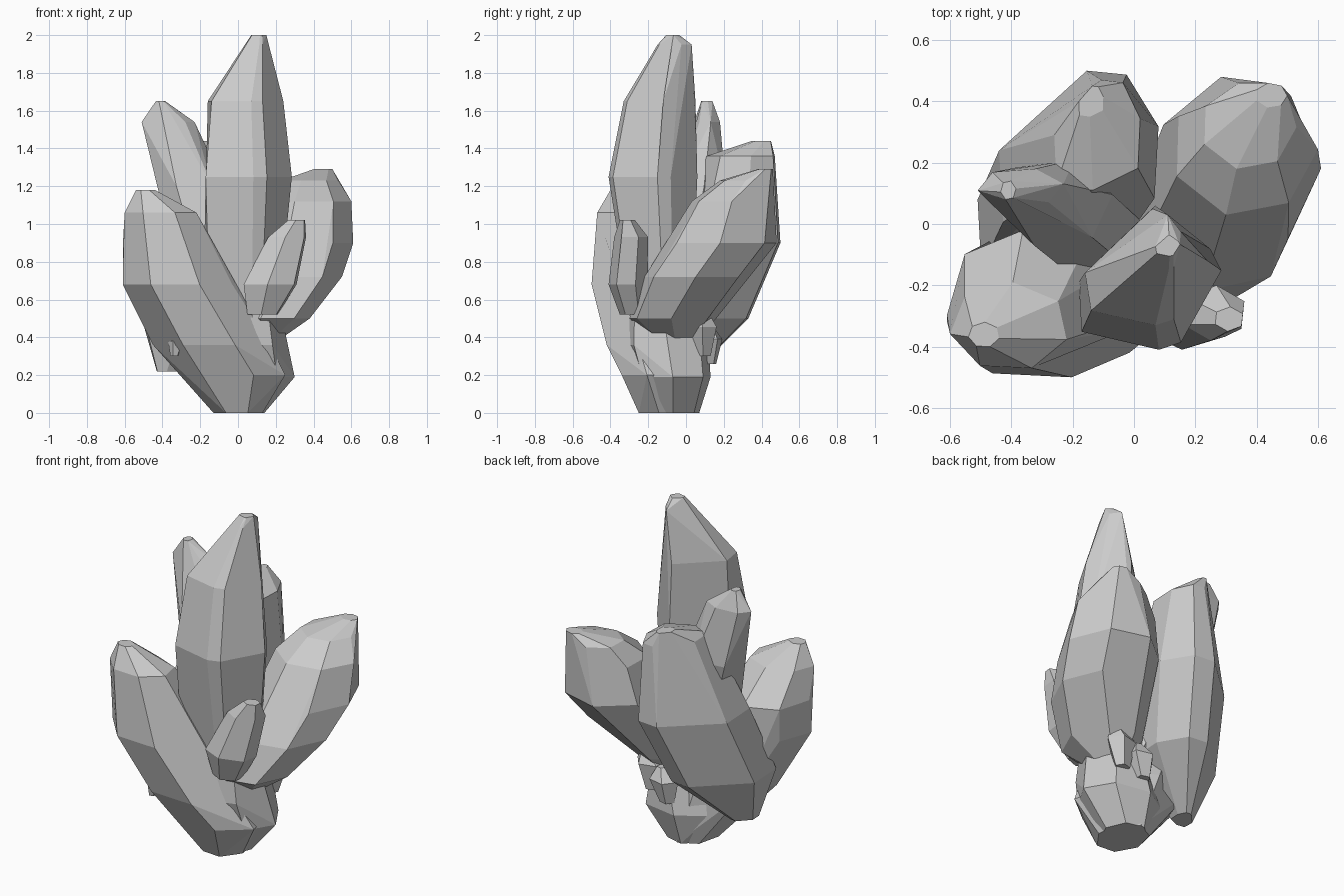
import bpy, bmesh
from math import sin, cos, pi, radians


def ngon(sides, roll):
    """Unit polygon stretched so that it fills its bounding box."""
    ang = [radians(roll) + 2 * pi * i / sides for i in range(sides)]

    def fit(v):
        lo, hi = min(v), max(v)
        return [2 * (c - lo) / (hi - lo) - 1 for c in v]
    return list(zip(fit([cos(a) for a in ang]), fit([sin(a) for a in ang])))


def crystal(name, section, rings, flat=10):
    """Convex faceted shard: section swept through rings (z, cx, cy, rx, ry)."""
    bm = bmesh.new()
    for z, cx, cy, rx, ry in rings:
        for u, v in section:
            bm.verts.new((cx + u * rx, cy + v * ry, z))
    res = bmesh.ops.convex_hull(bm, input=bm.verts[:])
    junk = {g for g in res["geom_interior"] + res["geom_unused"]
            if isinstance(g, bmesh.types.BMVert)}
    bmesh.ops.delete(bm, geom=list(junk), context='VERTS')
    # merge near-coplanar triangles into broad facets
    bmesh.ops.dissolve_limit(bm, angle_limit=radians(flat),
                             verts=bm.verts[:], edges=bm.edges[:])
    bmesh.ops.recalc_face_normals(bm, faces=bm.faces[:])
    me = bpy.data.meshes.new(name)
    bm.to_mesh(me)
    bm.free()
    ob = bpy.data.objects.new(name, me)
    bpy.context.collection.objects.link(ob)
    return ob


# tall central shard with a broad flat back-left face
crystal("main_crystal",
        [(-1, -.1), (-.9, -.75), (.15, -1), (.45, -.9), (1, .1), (.85, .4), (.1, 1)], [
            (2.00, .11, -.07, .04, .035),
            (1.95, .105, -.06, .055, .09),
            (1.65, .04, -.14, .20, .19),
            (1.25, .045, -.175, .24, .235),
            (.80, .04, -.17, .22, .20),
            (.30, .05, -.12, .14, .14)])

# slim shard leaning left, behind the main one
crystal("slim_left_crystal", ngon(6, 10), [
    (1.65, -.41, .11, .025, .03),
    (1.54, -.37, .12, .14, .06),
    (1.20, -.26, .07, .19, .14),
    (.80, -.15, 0, .18, .16),
    (.30, 0, -.08, .10, .10)])

# broad front left shard reaching the ground, tip at the front
crystal("front_left_crystal", ngon(7, 35), [
    (1.18, -.49, -.36, .05, .04),
    (1.06, -.41, -.33, .19, .14),
    (.88, -.38, -.25, .23, .23),
    (.68, -.32, -.27, .29, .23),
    (.36, -.14, -.17, .31, .25),
    (.20, -.03, -.14, .28, .20),
    (.0, 0, -.09, .13, .16)])

# broad back left shard, flat on its outer side
crystal("back_left_crystal",
        [(-1, 0), (.1, 1), (.6, .95), (1, .3), (.95, -.6), (-.1, -1), (-.95, -.9)], [
            (1.44, -.14, .40, .04, .05),
            (1.36, -.12, .29, .14, .18),
            (.90, -.18, .24, .26, .26),
            (.50, -.27, .08, .24, .25),
            (.22, -.37, -.02, .06, .07)])

# leaning back right shard
crystal("back_right_crystal", ngon(7, 50), [
    (1.29, .45, .42, .05, .04),
    (1.23, .38, .32, .15, .14),
    (1.12, .37, .25, .23, .22),
    (.90, .35, .19, .26, .29),
    (.72, .30, .06, .25, .28),
    (.50, .18, -.07, .20, .23),
    (.36, .12, -.05, .06, .08)])

# small front shard
crystal("small_front_crystal", ngon(6, 25), [
    (1.02, .31, -.31, .045, .04),
    (.93, .26, -.29, .10, .09),
    (.68, .17, -.31, .14, .10),
    (.52, .13, -.28, .08, .07)])

# rock foot
crystal("base_rock", ngon(7, 0), [
    (.0, .02, -.07, .12, .14),
    (.19, .06, -.07, .24, .20),
    (.36, .08, -.10, .17, .22),
    (.52, .06, -.12, .17, .19)])

# chips stuck around the foot: x, y, z, radius, half height
chips = [(-.33, -.33, .36, .04, .06), (.18, .09, .42, .08, .12),
         (.05, .12, .36, .08, .10), (.03, -.25, .60, .03, .06),
         (.13, -.20, .46, .06, .09)]
for i, (x, y, z, r, h) in enumerate(chips):
    crystal(f"chip_{i + 1}", ngon(5, 30 + 40 * i), [
        (z + h, x + r * .3, y, r * .3, r * .3),
        (z + h * .3, x, y, r, r * .9),
        (z - h, x - r * .2, y, r * .5, r * .5)])
